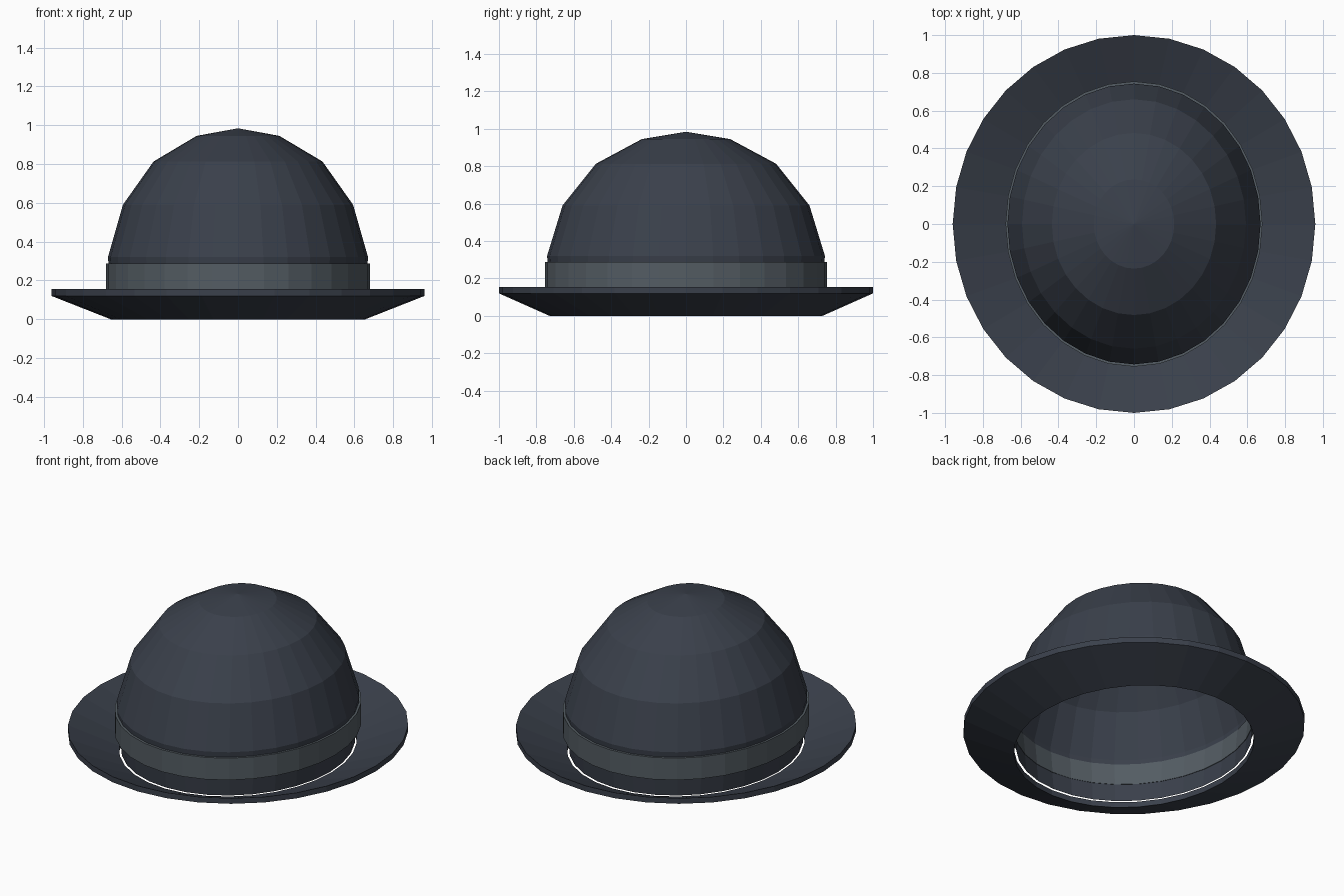
import bpy
import bmesh
from math import cos, sin, tau

SEGMENTS = 32

old = bpy.data.objects.get("Cube")
if old:
    bpy.data.objects.remove(old, do_unlink=True)


def make_material(name, rgb):
    mat = bpy.data.materials.new(name)
    mat.use_nodes = True
    mat.diffuse_color = (*rgb, 1)
    mat.node_tree.nodes["Principled BSDF"].inputs["Base Color"].default_value = (*rgb, 1)
    return mat


def oval_lathe(name, profile, mat, closed=False):
    """Sweep (x radius, y radius, z) points round the vertical axis."""
    bm = bmesh.new()
    rings = []
    for rx, ry, z in profile:
        if rx == 0:
            rings.append([bm.verts.new((0, 0, z))] * SEGMENTS)
            continue
        rings.append([bm.verts.new((rx * cos(tau * i / SEGMENTS),
                                    ry * sin(tau * i / SEGMENTS), z))
                      for i in range(SEGMENTS)])
    pairs = list(zip(rings, rings[1:]))
    if closed:
        pairs.append((rings[-1], rings[0]))
    for low, high in pairs:
        for i in range(SEGMENTS):
            j = (i + 1) % SEGMENTS
            corners = [low[i], low[j], high[j], high[i]]
            bm.faces.new(list(dict.fromkeys(corners)))
    bmesh.ops.recalc_face_normals(bm, faces=bm.faces)
    mesh = bpy.data.meshes.new(name)
    bm.to_mesh(mesh)
    bm.free()
    mesh.materials.append(mat)
    obj = bpy.data.objects.new(name, mesh)
    bpy.context.collection.objects.link(obj)
    return obj


felt = make_material("dark felt", (0.042, 0.051, 0.070))
ribbon = make_material("grey ribbon", (0.088, 0.108, 0.125))

# Domed crown, an open shell tucked in slightly below its widest ring
oval_lathe("crown", [(0.645, 0.715, 0.035), (0.67, 0.743, 0.32),
                     (0.593, 0.66, 0.59), (0.435, 0.482, 0.813),
                     (0.213, 0.236, 0.945), (0, 0, 0.984)], felt)

# Brim rising outwards like a shallow dish
oval_lathe("brim", [(0.655, 0.73, 0), (0.96, 1.0, 0.12),
                    (0.96, 1.0, 0.155), (0.655, 0.73, 0.035)], felt, closed=True)

# Ribbon band round the crown
oval_lathe("hat_band", [(0.68, 0.755, 0.15), (0.68, 0.755, 0.288),
                        (0.664, 0.737, 0.288), (0.652, 0.724, 0.15)],
           ribbon, closed=True)
